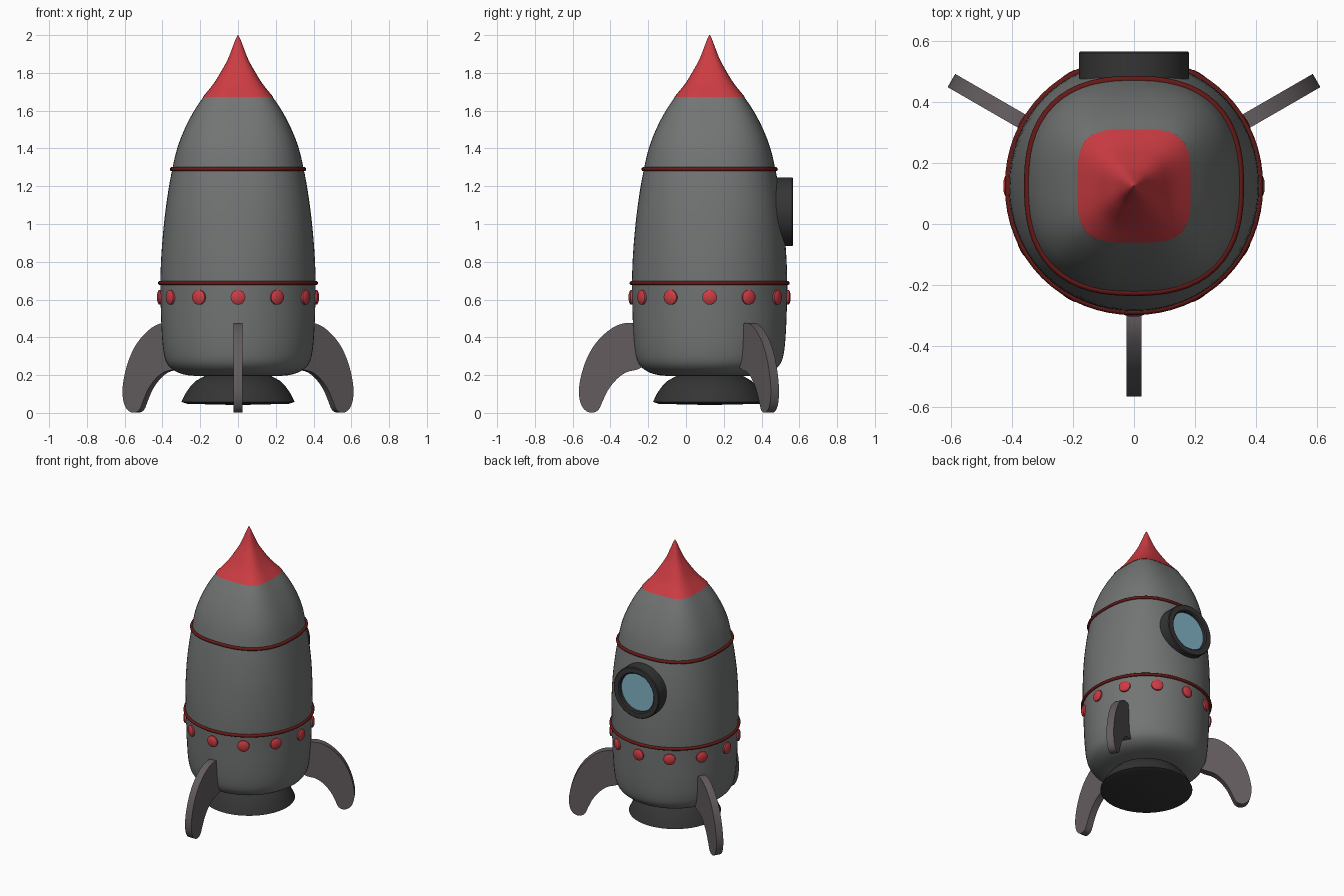
import bpy, bmesh, math
from mathutils import Matrix, Vector

if "Cube" in bpy.data.objects:
    bpy.data.objects.remove(bpy.data.objects["Cube"])

AXIS_Y = 0.125  # the hull axis sits behind the origin
HULL = Matrix.Translation((0, AXIS_Y, 0))


def material(name, rgb):
    m = bpy.data.materials.new(name)
    m.diffuse_color = (*rgb, 1)
    m.use_nodes = True
    m.node_tree.nodes["Principled BSDF"].inputs["Base Color"].default_value = m.diffuse_color
    return m


GREY = material("hull grey", (0.17, 0.175, 0.175))
FIN = material("fin grey", (0.125, 0.107, 0.112))
DARK = material("dark metal", (0.035, 0.035, 0.035))
RED = material("red", (0.6, 0.045, 0.055))
TRIM = material("dark red", (0.13, 0.01, 0.008))
GLASS = material("window blue", (0.22, 0.45, 0.56))


def finish(bm, name, mat, matrix, angle=35):
    bmesh.ops.recalc_face_normals(bm, faces=bm.faces)
    me = bpy.data.meshes.new(name)
    bm.to_mesh(me)
    bm.free()
    me.materials.append(mat)
    ob = bpy.data.objects.new(name, me)
    bpy.context.collection.objects.link(ob)
    ob.matrix_world = matrix
    bpy.ops.object.select_all(action='DESELECT')
    ob.select_set(True)
    bpy.context.view_layer.objects.active = ob
    bpy.ops.object.shade_smooth_by_angle(angle=math.radians(angle))
    return ob


def spline(points, steps=4):
    """Catmull-Rom curve through the points."""
    pts = [Vector(p) for p in points]
    ext = [2 * pts[0] - pts[1]] + pts + [2 * pts[-1] - pts[-2]]
    out = []
    for a, b, c, d in zip(ext, ext[1:], ext[2:], ext[3:]):
        for i in range(steps):
            t = i / steps
            out.append(0.5 * (2 * b + (c - a) * t + (2 * a - 5 * b + 4 * c - d) * t * t
                              + (3 * b - a - 3 * c + d) * t ** 3))
    return out + [pts[-1]]


def lathe(name, profile, mat, matrix=HULL, sides=64, closed=False, angle=35):
    """Sweep (half width, height, roundness) rows; roundness 2 is a circle, more is squarer."""
    bm = bmesh.new()
    rings = []
    for r, z, n in profile:
        ring = []
        for i in range(sides):
            a = 2 * math.pi * i / sides
            c, s = math.cos(a), math.sin(a)
            k = r / (abs(c) ** n + abs(s) ** n) ** (1 / n)
            ring.append(bm.verts.new((c * k, s * k, z)))
        rings.append(ring)
    pairs = list(zip(rings, rings[1:]))
    if closed:
        pairs.append((rings[-1], rings[0]))
    for lo, hi in pairs:
        for i in range(sides):
            j = (i + 1) % sides
            bm.faces.new((lo[i], lo[j], hi[j], hi[i]))
    if not closed:
        bm.faces.new(rings[0])
        bm.faces.new(rings[-1])
    return finish(bm, name, mat, matrix, angle)


def round_rows(points):
    return [(r, z, 2) for r, z in points]


# Hull: round at the base, growing squarer towards the nose
lathe("hull", spline([
    (0.20, 0.195, 2), (0.27, 0.20, 2), (0.33, 0.22, 2), (0.375, 0.26, 2), (0.395, 0.33, 2),
    (0.405, 0.45, 2), (0.41, 0.60, 2), (0.411, 0.70, 2.05), (0.405, 0.85, 2.15),
    (0.39, 1.02, 2.3), (0.37, 1.17, 2.4), (0.348, 1.29, 2.5), (0.322, 1.40, 2.7),
    (0.284, 1.50, 2.9), (0.235, 1.595, 3.2), (0.182, 1.675, 3.7)]), GREY)

# Nose cone with a concave flare
lathe("nose_cone", spline([
    (0.186, 1.673, 3.7), (0.128, 1.745, 3.4), (0.088, 1.81, 3.1), (0.055, 1.87, 2.8),
    (0.031, 1.93, 2.5), (0.014, 1.975, 2.2), (0.002, 2.0, 2)]), RED)

# Trim bands
for name, r, z, n in (("lower_band", 0.413, 0.687, 2.05), ("upper_band", 0.35, 1.29, 2.5)):
    tube = [(r + 0.011 * math.cos(a), z + 0.011 * math.sin(a), n)
            for a in (i * math.pi / 5 for i in range(10))]
    lathe(name, tube, TRIM, closed=True, angle=60)

# Engine nozzle
lathe("nozzle", round_rows([
    (0.02, 0.042), (0.27, 0.048), (0.30, 0.058), (0.277, 0.105), (0.252, 0.14),
    (0.225, 0.168), (0.19, 0.188), (0.15, 0.21)]), DARK)

# Studs around the hull
for i in range(12):
    place = (HULL @ Matrix.Rotation(i * math.pi / 6, 4, 'Z')
             @ Matrix.Translation((0.4, 0, 0.612)) @ Matrix.Rotation(math.pi / 2, 4, 'Y'))
    lathe(f"stud_{i + 1}", round_rows([
        (0.039, 0), (0.039, 0.019), (0.031, 0.024), (0.018, 0.028), (0.004, 0.029)]),
        RED, place, sides=20, angle=50)

# Porthole on the back: hollow frame and recessed pane
BACK = Matrix.Translation((0, 0, 1.065)) @ Matrix.Rotation(-math.pi / 2, 4, 'X')
lathe("window_frame", round_rows([
    (0.135, 0.47), (0.181, 0.47), (0.181, 0.562), (0.176, 0.567), (0.142, 0.567),
    (0.135, 0.56)]), DARK, BACK, sides=48, closed=True)
lathe("window_pane", round_rows([(0.137, 0.49), (0.137, 0.54)]), GLASS, BACK, sides=48)

# Three curved fins
OUTLINE = spline([
    (0.33, 0.46), (0.42, 0.477), (0.49, 0.463), (0.56, 0.415), (0.62, 0.345), (0.665, 0.25),
    (0.69, 0.145), (0.688, 0.07), (0.667, 0.022), (0.63, 0.001), (0.59, 0.014),
    (0.565, 0.065), (0.535, 0.125), (0.49, 0.18), (0.44, 0.215), (0.385, 0.229),
    (0.34, 0.25)], 3)
for name, deg in (("front_fin", -90), ("right_fin", 30), ("left_fin", 150)):
    bm = bmesh.new()
    face = bm.faces.new([bm.verts.new((p.x, -0.025, max(p.y, 0))) for p in OUTLINE])
    new = bmesh.ops.extrude_face_region(bm, geom=[face])["geom"]
    bmesh.ops.translate(bm, vec=(0, 0.05, 0),
                        verts=[v for v in new if isinstance(v, bmesh.types.BMVert)])
    if not any(f.normal.y < -0.9 for f in bm.faces) and len(bm.faces) < len(OUTLINE) + 2:
        bm.faces.new([v for v in bm.verts if v.co.y < 0])
    finish(bm, name, FIN, HULL @ Matrix.Rotation(math.radians(deg), 4, 'Z'))
